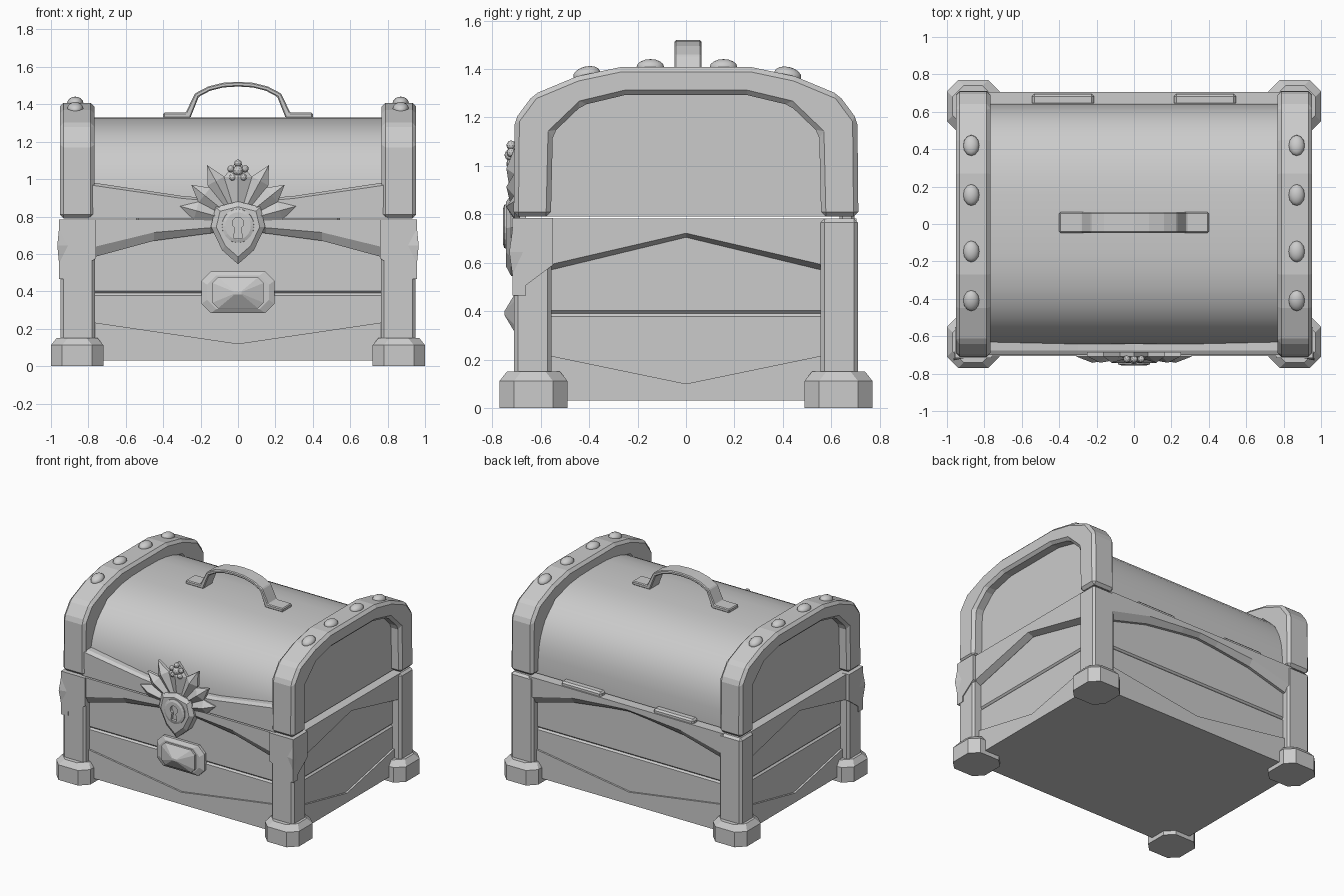
import bpy, bmesh, math
from mathutils import Vector

if "Cube" in bpy.data.objects:
    bpy.data.objects.remove(bpy.data.objects["Cube"])


def loft(name, rings, bevel=0.0, smooth=False):
    """Skin a stack of equal-length rings of 3D points and cap both ends."""
    bm = bmesh.new()
    vs = [[bm.verts.new(p) for p in r] for r in rings]
    n = len(rings[0])
    for a, b in zip(vs, vs[1:]):
        for i in range(n):
            j = (i + 1) % n
            bm.faces.new((a[i], a[j], b[j], b[i]))
    bm.faces.new(vs[0])
    bm.faces.new(vs[-1])
    bmesh.ops.recalc_face_normals(bm, faces=bm.faces[:])
    return finish(name, bm, bevel, smooth)


def finish(name, bm, bevel=0.0, smooth=False):
    me = bpy.data.meshes.new(name)
    bm.to_mesh(me)
    bm.free()
    ob = bpy.data.objects.new(name, me)
    bpy.context.collection.objects.link(ob)
    if bevel:
        m = ob.modifiers.new("bevel", 'BEVEL')
        m.width, m.segments, m.limit_method = bevel, 1, 'ANGLE'
    if smooth:
        bpy.ops.object.select_all(action='DESELECT')
        ob.select_set(True)
        bpy.context.view_layer.objects.active = ob
        bpy.ops.object.shade_smooth_by_angle(angle=math.radians(40))
    return ob


def on_x(pts, d):
    return [(d, a, b) for a, b in pts]


def on_y(pts, d):
    return [(a, d, b) for a, b in pts]


def box(name, x, y, z, bevel=0.0):
    sq = [(x[0], y[0]), (x[1], y[0]), (x[1], y[1]), (x[0], y[1])]
    return loft(name, [[(a, b, h) for a, b in sq] for h in z], bevel)


def mirrored(half):
    """Complete a symmetric outline whose points run from centre to +side."""
    return half + [(-a, b) for a, b in reversed(half) if abs(a) > 1e-6]


def oct_ring(cx, cy, hx, hy, c):
    return [(cx + sx * a, cy + sy * b) for sx, sy, a, b in (
        (1, -1, hx, hy - c), (1, 1, hx, hy - c), (1, 1, hx - c, hy), (-1, 1, hx - c, hy),
        (-1, 1, hx, hy - c), (-1, -1, hx, hy - c), (-1, -1, hx - c, hy), (1, -1, hx - c, hy))]


def ellipse(cx, cz, rx, rz, n=20):
    return [(cx + rx * math.cos(2 * math.pi * i / n), cz + rz * math.sin(2 * math.pi * i / n)) for i in range(n)]


# Chest body: two planks with a groove between
box("lower_planks", (-.885, .885), (-.655, .655), (.03, .39), .012)
box("upper_planks", (-.885, .885), (-.655, .655), (.39, .78), .012)

# Feet and corner posts
for sx in (-1, 1):
    for sy in (-1, 1):
        cx, cy = sx * .86, sy * .63
        loft("foot", [[(a, b, z) for a, b in oct_ring(cx, cy, h, h, .06)]
                      for z, h in ((0, .14), (.112, .14), (.15, .11))])
        box("corner_post", sorted((sx * .765, sx * .95)), sorted((sy * .555, sy * .71)), (.13, .782), .016)

# Side trims: peaked upper rail and V-shaped lower rail
for s in (-1, 1):
    up_in = mirrored([(0, .705), (.58, .565), (.58, .783)])
    up_out = mirrored([(0, .722), (.58, .588), (.58, .783)])
    loft("side_upper_trim", [on_x(up_in, s * .80), on_x(up_in, s * .89), on_x(up_out, s * .935)])
    low = mirrored([(0, .10), (.58, .22), (.58, .03)])
    loft("side_lower_trim", [on_x(low, s * .80), on_x(low, s * .90)])

# Front and back trims
for s in (-1, 1):
    up_in = mirrored([(0, .725), (.15, .71), (.45, .67), (.80, .575), (.80, .783)])
    up_out = mirrored([(0, .75), (.15, .74), (.45, .715), (.80, .63), (.80, .783)])
    loft("long_upper_trim", [on_y(up_in, s * .60), on_y(up_in, s * .675), on_y(up_out, s * .705)])
    low = mirrored([(0, .12), (.78, .235), (.78, .03)])
    loft("long_lower_trim", [on_y(low, s * .60), on_y(low, s * .668)])

# Front corner brackets with pointed corner gems
for s in (-1, 1):
    front = [(s * .957, .465), (s * .76, .575), (s * .76, .785), (s * .957, .785)]
    loft("bracket_front", [on_y(front, -.66), on_y(front, -.717)])
    side = [(-.717, .465), (-.55, .59), (-.55, .785), (-.717, .785)]
    loft("bracket_side", [on_x(side, s * .90), on_x(side, s * .957)])
    bm = bmesh.new()
    top, bot, fr, co, sd, bk = [bm.verts.new((s * x, y, z)) for x, y, z in (
        (.957, -.717, .735), (.957, -.717, .55), (.90, -.715, .645),
        (.966, -.73, .645), (.955, -.66, .645), (.91, -.67, .645))]
    loop = (fr, co, sd, bk)
    for i in range(4):
        bm.faces.new((loop[i], loop[(i + 1) % 4], top))
        bm.faces.new((loop[(i + 1) % 4], loop[i], bot))
    bmesh.ops.recalc_face_normals(bm, faces=bm.faces[:])
    finish("corner_gem", bm)

# Barrel lid
curve = [(.645, .79)]
for i in range(25):
    t = math.pi * i / 24
    c, sn = math.cos(t), max(math.sin(t), 0)
    curve.append((math.copysign(abs(c) ** .7, c) * .645, .80 + .53 * sn ** .75))
curve.append((-.645, .79))
loft("lid_barrel", [on_x(curve, -.875), on_x(curve, .875)], smooth=True)

# Lid front band
band_in = mirrored([(0, .885), (.30, .91), (.80, .985), (.80, .79)])
band_out = mirrored([(0, .87), (.30, .897), (.80, .97), (.80, .79)])
loft("lid_front_band", [on_y(band_in, -.58), on_y(band_in, -.675), on_y(band_out, -.70)])

# Lid end arches with domed studs
outer = [(.712, .79), (.708, 1.19), (.63, 1.295), (.45, 1.37), (.27, 1.408)]
inner = [(.558, .79), (.55, 1.135), (.43, 1.25), (.25, 1.293)]
arch = outer + [(-a, b) for a, b in reversed(outer)] + [(-a, b) for a, b in inner] + inner[::-1]
for s in (-1, 1):
    loft("lid_arch", [on_x(arch, s * .768), on_x(arch, s * .952)], .02)
    for y, z, tilt in ((-.41, 1.378, .23), (-.147, 1.408, 0), (.155, 1.408, 0), (.42, 1.376, -.23)):
        bpy.ops.mesh.primitive_uv_sphere_add(segments=12, ring_count=8, radius=1,
                                             location=(s * .87, y, z), rotation=(tilt, 0, 0))
        stud = bpy.context.object
        stud.name = "arch_stud"
        stud.scale = (.043, .057, .033)
        bpy.ops.object.shade_smooth_by_angle()

# Top handle: flat strap
half = [(0, 1.52), (.08, 1.515), (.16, 1.495), (.23, 1.458), (.28, 1.355), (.40, 1.355),
        (.40, 1.327), (.255, 1.327), (.21, 1.44), (.15, 1.472), (.08, 1.49), (0, 1.495)]
strap = half + [(-a, b) for a, b in reversed(half[1:-1])]
loft("top_handle", [on_y(strap, -.047), on_y(strap, .063)], .006)

# Back hinges
for s in (-1, 1):
    box("back_hinge", sorted((s * .215, s * .545)), (.635, .695), (.77, .812), .012)

# Gem on the front panel
loft("gem_plate", [on_y(oct_ring(0, .395, h, v, .05), y)
                   for y, h, v in ((-.64, .195, .112), (-.675, .195, .112), (-.69, .165, .09))])
loft("front_gem", [on_y(oct_ring(0, .392, h, v, c), y)
                   for y, h, v, c in ((-.67, .137, .083, .03), (-.705, .137, .083, .03), (-.75, .02, .008, .003))])

# Leaf crown behind the lock: fan of ridged leaves
root = Vector((0, .77))
for tx, tz, w in ((-.31, .855, .05), (-.25, .97, .05), (-.165, 1.075, .05), (0, 1.105, .075),
                  (.165, 1.075, .05), (.25, .97, .05), (.31, .855, .05)):
    tip = Vector((tx, tz))
    d = tip - root
    side = Vector((-d.y, d.x)).normalized() * w
    mid = root + d * .72
    kite = [root, mid - side, tip, mid + side]
    bm = bmesh.new()
    back = [bm.verts.new((p.x, -.685, p.y)) for p in kite]
    rim = [bm.verts.new((p.x, -.708, p.y)) for p in kite]
    ridge = bm.verts.new((mid.x, -.742, mid.y))
    bm.faces.new(back)
    for i in range(4):
        j = (i + 1) % 4
        bm.faces.new((back[i], back[j], rim[j], rim[i]))
        bm.faces.new((rim[i], rim[j], ridge))
    bmesh.ops.recalc_face_normals(bm, faces=bm.faces[:])
    finish("crown_leaf", bm)

# Lock shield, oval escutcheon and keyhole
shield = mirrored([(0, .545), (.085, .62), (.145, .745), (.12, .85), (0, .88)])
small = [(a * .8, .74 + (b - .74) * .8) for a, b in shield]
loft("lock_shield", [on_y(shield, -.66), on_y(shield, -.722), on_y(small, -.743)])
loft("lock_escutcheon", [on_y(ellipse(0, .75, .088, .092), -.72), on_y(ellipse(0, .75, .085, .09), -.75),
                         on_y(ellipse(0, .75, .068, .073), -.756)])
key = [(.03 * math.cos(math.radians(a)), .765 + .03 * math.sin(math.radians(a))) for a in range(-60, 241, 30)]
key += [(-.024, .685), (.024, .685)]
cutter = loft("keyhole_cutter", [on_y(key, -.735), on_y(key, -.80)])
cutter.hide_render = True
cutter.hide_viewport = True
for name in ("lock_escutcheon", "lock_shield"):
    m = bpy.data.objects[name].modifiers.new("keyhole", 'BOOLEAN')
    m.operation, m.object = 'DIFFERENCE', cutter

# Bead cluster on the crown
for x, z, r in ((0, 1.085, .02), (0, 1.045, .028), (-.038, 1.055, .019), (.038, 1.055, .019),
                (-.028, 1.01, .019), (.028, 1.01, .019)):
    bpy.ops.mesh.primitive_ico_sphere_add(subdivisions=2, radius=r, location=(x, -.722, z))
    bpy.context.object.name = "crown_bead"
